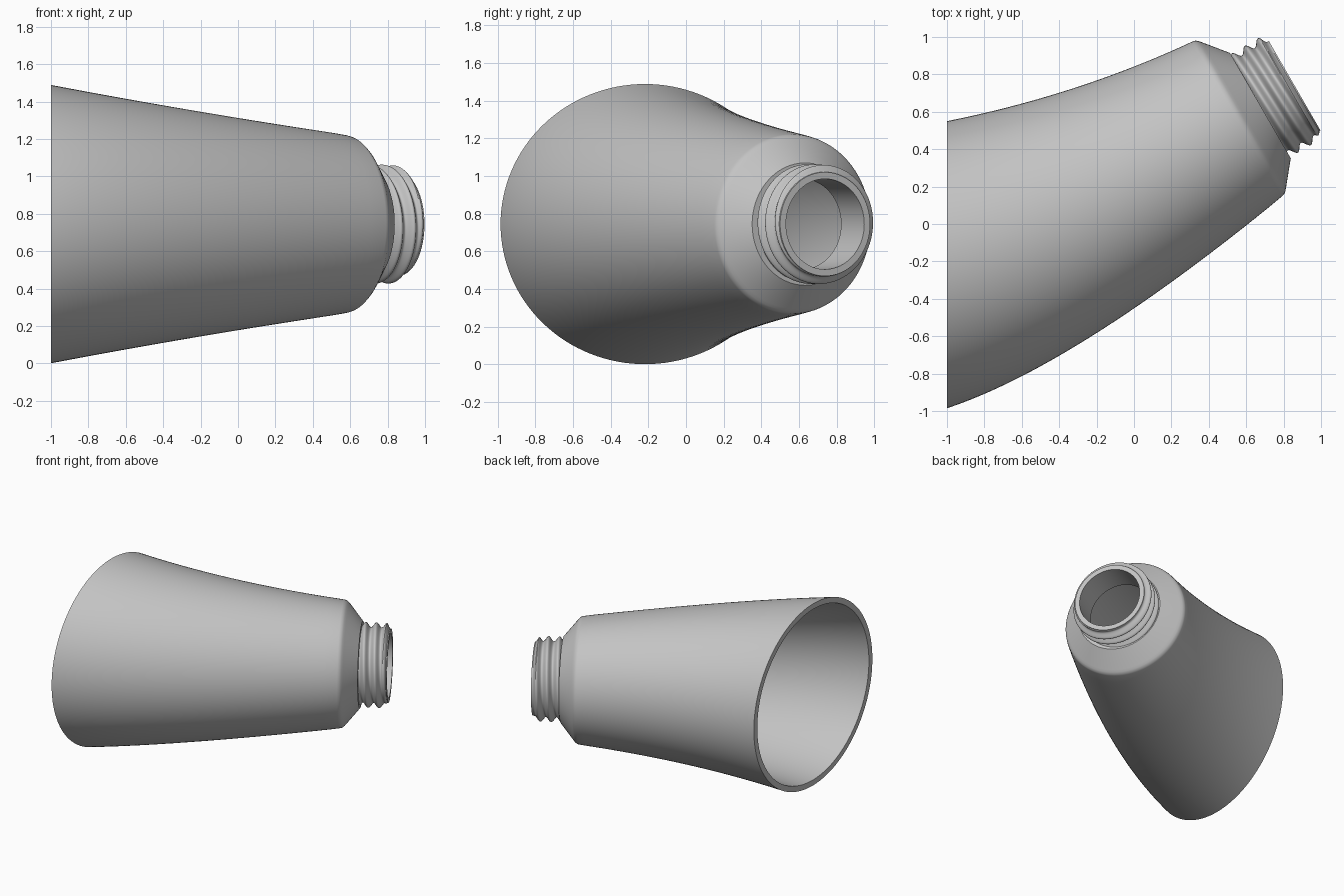
import bpy, bmesh, math
from mathutils import Vector

cube = bpy.data.objects.get("Cube")
if cube:
    bpy.data.objects.remove(cube)

SIDES = 128
UP = Vector((0, 0, 1))
AXIS = Vector((math.cos(math.radians(30)), 0.5, 0))    # neck direction
SIDE = Vector((-0.5, math.cos(math.radians(30)), 0))
SHOULDER = Vector((0.563, 0.568, 0.745))
WALL = 0.045

grey = bpy.data.materials.new("plain grey")
grey.use_nodes = True
colour = (0.55, 0.55, 0.55, 1)
grey.diffuse_color = colour
grey.node_tree.nodes["Principled BSDF"].inputs["Base Color"].default_value = colour


def bezier(p, q, r, t):
    return Vector(p) * (1 - t) ** 2 + Vector(q) * 2 * t * (1 - t) + Vector(r) * t * t


def angles():
    return [2 * math.pi * i / SIDES for i in range(SIDES)]


def body_ring(t, inset=0.0):
    """Oval section spanning the two curved side outlines."""
    back = bezier((-1, 0.55, 0.745), (-0.295, 0.691, 0.745), (0.322, 0.98, 0.745), t)
    front = bezier((-1, -0.985, 0.745), (-0.314, -0.759, 0.745), (0.802, 0.155, 0.745), t)
    centre, half = (back + front) / 2, (back - front) / 2
    width = half.length - inset
    height = 0.744 + (0.478 - 0.744) * t - inset
    across = half.normalized()
    return [centre + across * width * math.cos(a) + UP * height * math.sin(a) for a in angles()]


def neck_ring(along, radius):
    """Round section on the neck axis; radius may be a function of angle."""
    ring = []
    for a in angles():
        r = radius(a) if callable(radius) else radius
        ring.append(SHOULDER + AXIS * along + (SIDE * math.cos(a) + UP * math.sin(a)) * r)
    return ring


def skin(name, rings):
    bm = bmesh.new()
    loops = [[bm.verts.new(p) for p in ring] for ring in rings]
    for lo, hi in zip(loops, loops[1:]):
        for i in range(SIDES):
            j = (i + 1) % SIDES
            bm.faces.new((lo[i], lo[j], hi[j], hi[i]))
    mesh = bpy.data.meshes.new(name)
    bm.to_mesh(mesh)
    bm.free()
    mesh.materials.append(grey)
    obj = bpy.data.objects.new(name, mesh)
    bpy.context.collection.objects.link(obj)
    bpy.ops.object.select_all(action='DESELECT')
    obj.select_set(True)
    bpy.context.view_layer.objects.active = obj
    bpy.ops.object.shade_smooth_by_angle(angle=math.radians(32))


# Curved tapering shell: inside wall, open rim, outside wall, rounded shoulder
steps = [0.96 * i / 32 for i in range(33)]
inside = [neck_ring(0.096, 0.24), neck_ring(-0.015, 0.425)]
inside += [body_ring(t, WALL) for t in reversed(steps)]
outside = [body_ring(t) for t in steps]
shoulder = [(-0.012, 0.478), (0.004, 0.474), (0.018, 0.462), (0.03, 0.448),
            (0.13, 0.325), (0.13, 0.27)]
skin("curved_body", inside + outside + [neck_ring(a, r) for a, r in shoulder])


# Neck with a helical screw thread, flat lip and plain bore
PITCH, LIP = 0.08, 0.342


def thread(along):
    fade = min(1, max(0, (0.335 - along) / 0.025))

    def radius(a):
        phase = (along - 0.138) / PITCH - a / (2 * math.pi)
        bump = 0.5 + 0.5 * math.cos(2 * math.pi * phase)
        return 0.276 + fade * (0.005 + 0.037 * bump)
    return radius


COUNT = 56
heights = [0.125 + (LIP - 0.125) * i / COUNT for i in range(COUNT + 1)]
neck = [neck_ring(h, thread(h)) for h in heights]
neck += [neck_ring(LIP, 0.24), neck_ring(0.096, 0.24)]
skin("threaded_neck", neck)
